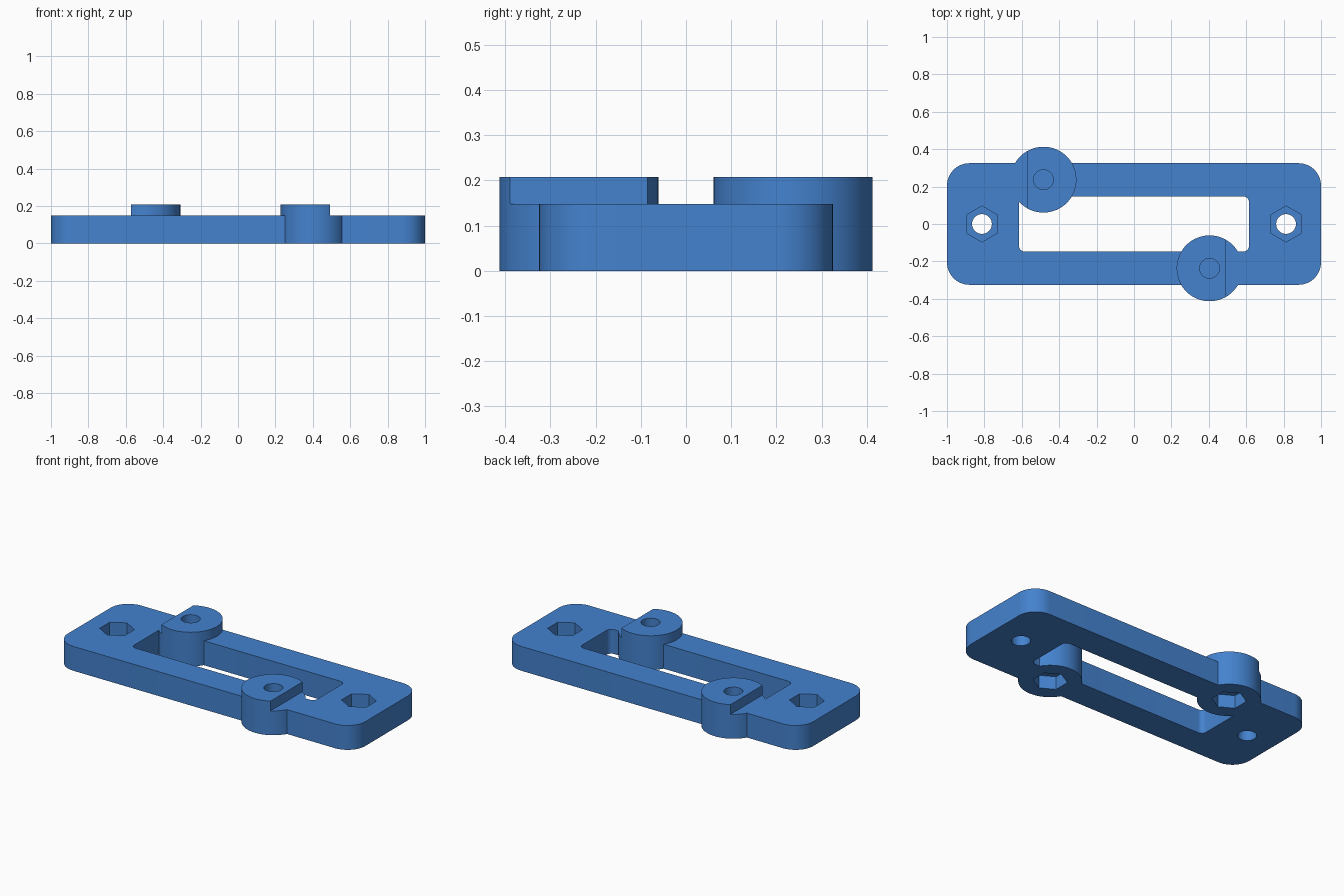
import bpy, bmesh, math

if "Cube" in bpy.data.objects:
    bpy.data.objects.remove(bpy.data.objects["Cube"])

PLATE_H = 0.148      # plate thickness
BOSS_H = 0.207       # top of the screw bosses
POCKET = 0.08        # nut pocket depth
SKIN = 0.01          # thin bridge left between nut pocket and screw hole

blue = bpy.data.materials.new("blue plastic")
blue.diffuse_color = (0.058, 0.225, 0.62, 1)
blue.use_nodes = True
blue.node_tree.nodes["Principled BSDF"].inputs["Base Color"].default_value = blue.diffuse_color


def prism(name, points, z0, z1):
    """Solid made by extruding a counter-clockwise outline from z0 to z1."""
    bm = bmesh.new()
    base = bm.faces.new([bm.verts.new((x, y, z0)) for x, y in points])
    top = bmesh.ops.extrude_face_region(bm, geom=[base])["geom"]
    bmesh.ops.translate(bm, vec=(0, 0, z1 - z0),
                        verts=[v for v in top if isinstance(v, bmesh.types.BMVert)])
    bmesh.ops.recalc_face_normals(bm, faces=bm.faces)
    mesh = bpy.data.meshes.new(name)
    bm.to_mesh(mesh)
    bm.free()
    mesh.materials.append(blue)
    obj = bpy.data.objects.new(name, mesh)
    bpy.context.collection.objects.link(obj)
    return obj


def circle(cx, cy, r, n, start=0.0):
    return [(cx + r * math.cos(start + math.tau * i / n),
             cy + r * math.sin(start + math.tau * i / n)) for i in range(n)]


def rounded_rect(hx, hy, r, steps):
    pts = []
    for q, (sx, sy) in enumerate([(1, 1), (-1, 1), (-1, -1), (1, -1)]):
        for i in range(steps + 1):
            a = (q + i / steps) * math.pi / 2
            pts.append((sx * (hx - r) + r * math.cos(a), sy * (hy - r) + r * math.sin(a)))
    return pts


def box(x0, x1, y0, y1):
    return [(x0, y0), (x1, y0), (x1, y1), (x0, y1)]


def hexagon(cx, cy):
    return circle(cx, cy, 0.096, 6, math.pi / 2)


def combine(target, tool, operation):
    """Apply a boolean and discard the tool."""
    mod = target.modifiers.new("boolean", 'BOOLEAN')
    mod.operation, mod.solver, mod.object = operation, 'EXACT', tool
    bpy.context.view_layer.objects.active = target
    bpy.ops.object.modifier_apply(modifier=mod.name)
    bpy.data.objects.remove(tool)


# Rounded plate with the long window
plate = prism("mounting_plate", rounded_rect(1.0, 0.325, 0.12, 12), 0, PLATE_H)
combine(plate, prism("window", rounded_rect(0.615, 0.147, 0.03, 6), -0.1, 0.4), 'DIFFERENCE')

# Screw bosses, each with its outer side cut down to plate height
for cx, cy, side in [(-0.484, 0.237, -1), (0.404, -0.237, 1)]:
    boss = prism("boss", circle(cx, cy, 0.176, 64), 0, BOSS_H)
    edge, far = cx + side * 0.088, cx + side * 0.4
    step = box(min(edge, far), max(edge, far), cy - 0.3, cy + 0.3)
    combine(boss, prism("step", step, PLATE_H, 0.4), 'DIFFERENCE')
    combine(plate, boss, 'UNION')
    # Nut pocket from below, screw hole from above
    combine(plate, prism("nut_pocket", hexagon(cx, cy), -0.1, POCKET), 'DIFFERENCE')
    combine(plate, prism("screw_hole", circle(cx, cy, 0.053, 32), POCKET + SKIN, 0.4), 'DIFFERENCE')

# End holes with nut pockets in the top face
for cx in (-0.813, 0.813):
    combine(plate, prism("end_hole", circle(cx, 0, 0.053, 32), -0.1, 0.4), 'DIFFERENCE')
    combine(plate, prism("end_pocket", hexagon(cx, 0), PLATE_H - POCKET, 0.4), 'DIFFERENCE')

# Smooth the curved walls, keep the edges sharp
plate.select_set(True)
bpy.context.view_layer.objects.active = plate
bpy.ops.object.shade_smooth_by_angle(angle=math.radians(30))
